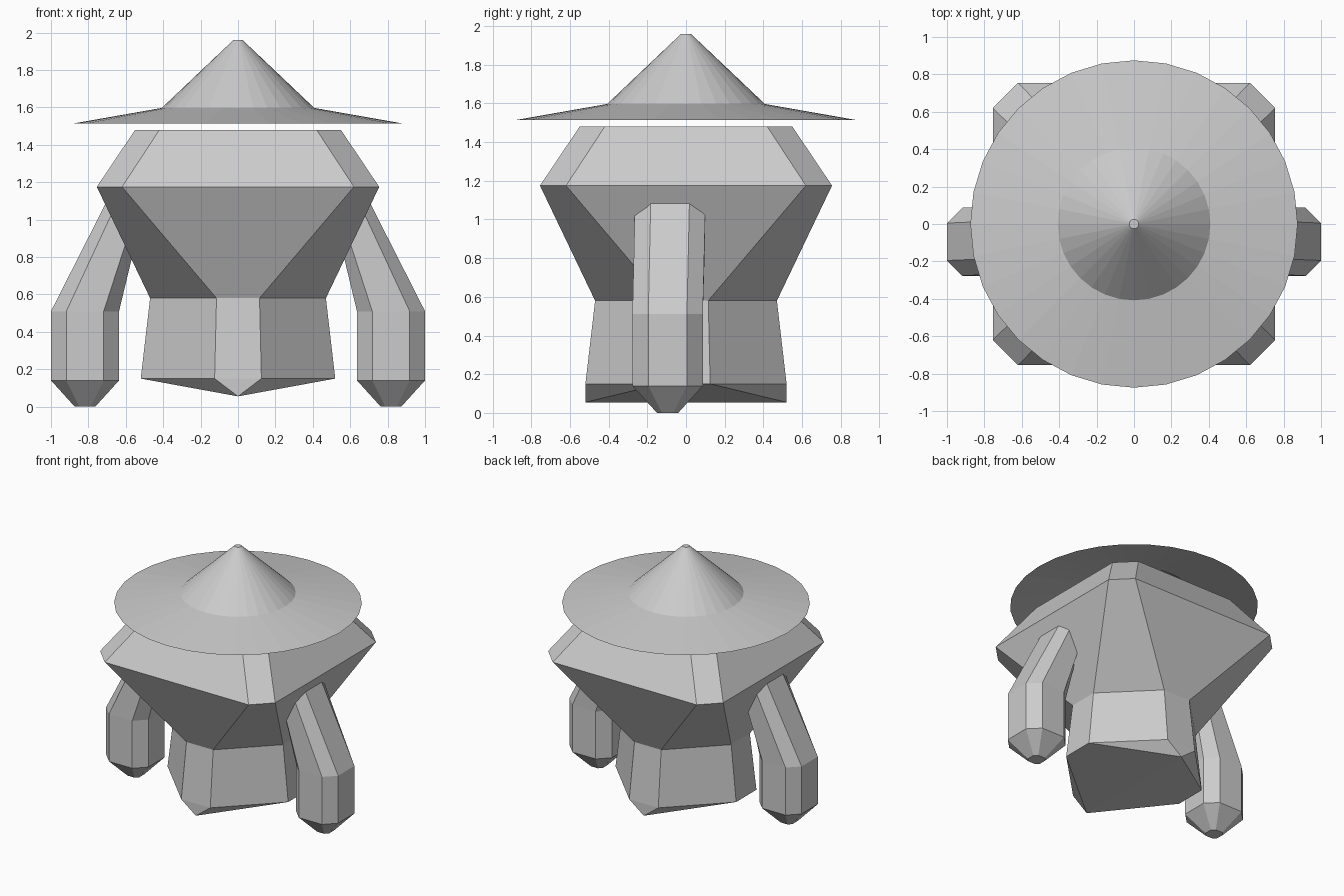
import bpy, bmesh
from math import sin, cos, pi

if "Cube" in bpy.data.objects:
    bpy.data.objects.remove(bpy.data.objects["Cube"])


def octagon(half, flat, z):
    """Square ring of half-width `half` with corners cut back to `flat`."""
    h, f = half, flat
    return [(x, y, z) for x, y in ((f, -h), (h, -f), (h, f), (f, h),
                                   (-f, h), (-h, f), (-h, -f), (-f, -h))]


def loft(bm, rings, cap_start=True, cap_end=True):
    """Skin a list of rings, bottom to top; returns the vertex rings."""
    vs = [[bm.verts.new(p) for p in ring] for ring in rings]
    n = len(vs[0])
    for a, b in zip(vs, vs[1:]):
        for i in range(n):
            j = (i + 1) % n
            bm.faces.new((a[i], a[j], b[j], b[i]))
    if cap_start:
        bm.faces.new(vs[0][::-1])
    if cap_end:
        bm.faces.new(vs[-1])
    return vs


def finish(bm, name):
    bmesh.ops.recalc_face_normals(bm, faces=bm.faces)
    me = bpy.data.meshes.new(name)
    bm.to_mesh(me)
    bm.free()
    ob = bpy.data.objects.new(name, me)
    bpy.context.collection.objects.link(ob)
    return ob


# Body: faceted shoulders narrowing to a flared robe
bm = bmesh.new()
rings = loft(bm, [octagon(0.52, 0.125, 0.15), octagon(0.47, 0.115, 0.58),
                  octagon(0.755, 0.62, 1.175), octagon(0.55, 0.42, 1.48)],
             cap_start=False)
hem = rings[0]
# Hem: pointed at front and back, with a keel between the points
front = bm.verts.new((0, -0.52, 0.055))
back = bm.verts.new((0, 0.52, 0.055))
bm.faces.new((hem[7], front, hem[0]))
bm.faces.new((hem[3], back, hem[4]))
for a, b, c, d in (hem[0:4], hem[7:3:-1]):
    for tri in ((front, b, a), (front, c, b), (front, back, c), (back, d, c)):
        bm.faces.new(tri)
finish(bm, "body")

# Arms: octagonal sleeves with tapered hands, sunk into the shoulders
AX, AY = 0.818, -0.095
for side, name in ((1, "right_arm"), (-1, "left_arm")):
    sections = [[(AX + x, AY + y, z) for x, y, z in octagon(h, f, z0)]
                for h, f, z0 in ((0.055, 0.03, 0.0), (0.182, 0.1, 0.14),
                                 (0.182, 0.1, 0.51))]
    shoulder = []
    for x, y, _ in octagon(0.182, 0.1, 0):
        u = (x + 0.182) / 0.364
        shoulder.append((0.53 + 0.12 * u, AY + 0.015 + y, 0.95 + 0.25 * u))
    sections.append(shoulder)
    bm = bmesh.new()
    loft(bm, [[(side * x, y, z) for x, y, z in s] for s in sections])
    finish(bm, name)

# Hat: open shell with a wide brim and a pointed crown
bm = bmesh.new()
N = 32
loft(bm, [[(r * cos(2 * pi * i / N), r * sin(2 * pi * i / N), z)
           for i in range(N)]
          for r, z in ((0.875, 1.515), (0.408, 1.597), (0.025, 1.96))],
     cap_start=False)
finish(bm, "hat")
